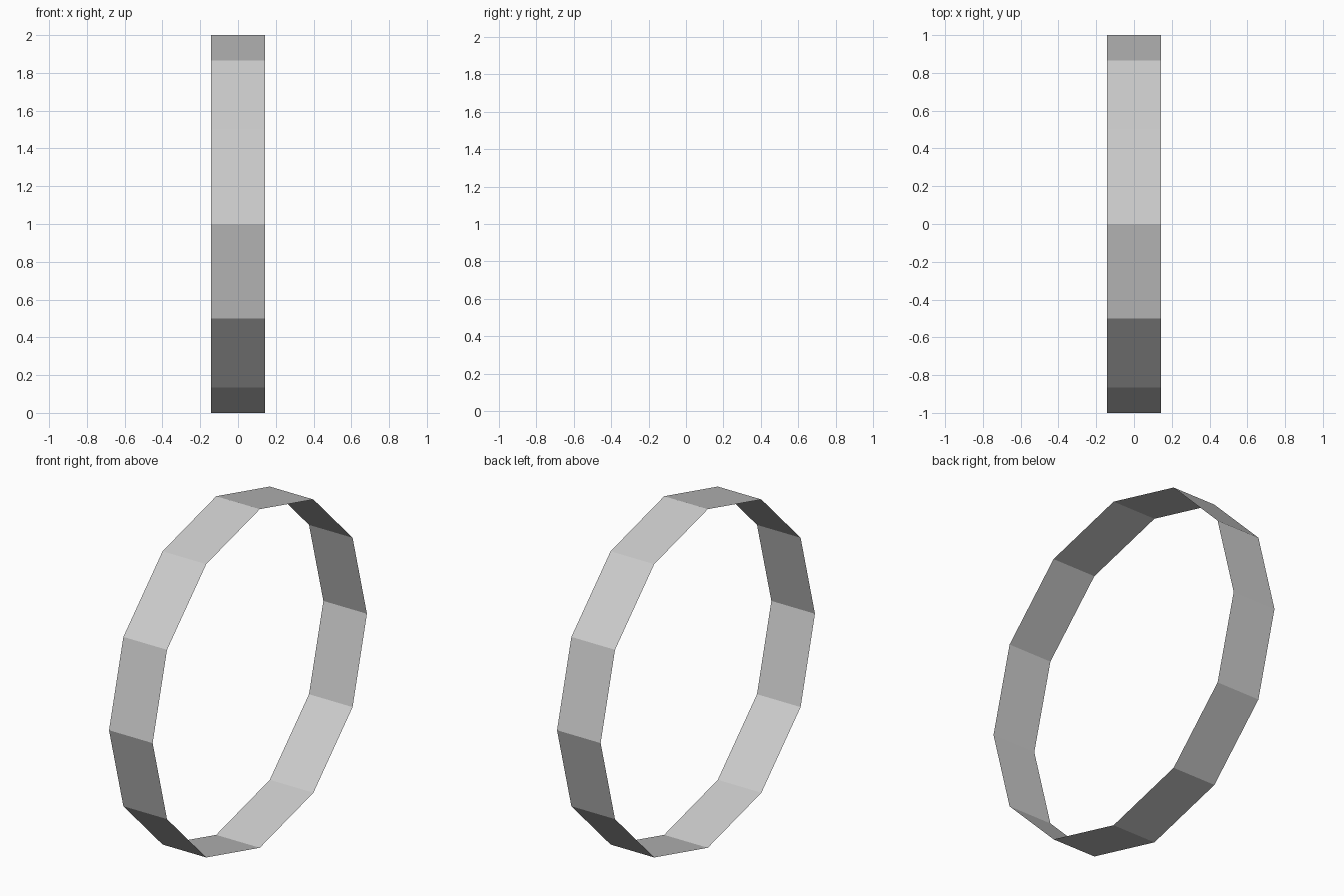
import bpy, bmesh
from math import radians
from mathutils import Matrix

if "Cube" in bpy.data.objects:
    bpy.data.objects.remove(bpy.data.objects["Cube"])

# Open twelve-sided band, standing upright with its axis along x
bm = bmesh.new()
place = Matrix.Translation((0, 0, 1)) @ Matrix.Rotation(radians(90), 4, 'Y')
bmesh.ops.create_cone(bm, cap_ends=False, segments=12, radius1=1, radius2=1,
                      depth=0.285, matrix=place)
mesh = bpy.data.meshes.new("ring_band")
bm.to_mesh(mesh)
bm.free()
ring = bpy.data.objects.new("ring_band", mesh)
bpy.context.collection.objects.link(ring)
